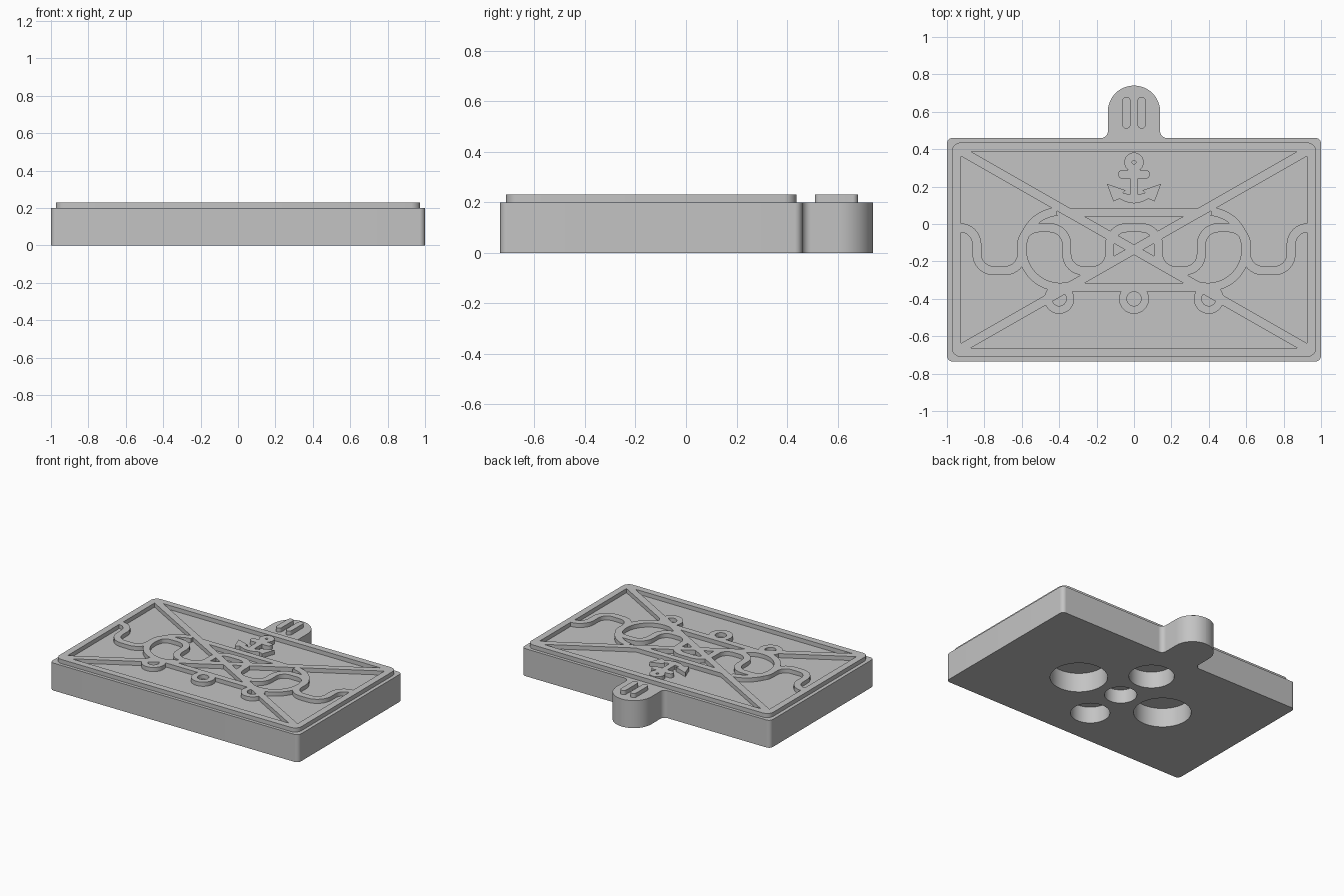
import bpy, bmesh
from math import pi, sin, cos
from mathutils import Vector
from mathutils.geometry import delaunay_2d_cdt

if "Cube" in bpy.data.objects:
    bpy.data.objects.remove(bpy.data.objects["Cube"])

grey = bpy.data.materials.new("plain grey")
grey.use_nodes = True
grey.diffuse_color = (0.55, 0.55, 0.55, 1)
grey.node_tree.nodes["Principled BSDF"].inputs["Base Color"].default_value = grey.diffuse_color

MID = -0.1375          # y of the panel centre
TOP = 0.2              # top of the slab


def rounded(points, radius, closed=False, steps=8):
    """Path with filleted corners; radius is one number or one per point."""
    pts = [Vector(p) for p in points]
    n, out = len(pts), []
    for i, p in enumerate(pts):
        r = radius[i] if isinstance(radius, list) else radius
        if r == 0 or (not closed and i in (0, n - 1)):
            out.append(p)
            continue
        a = (pts[i - 1] - p).normalized()
        b = (pts[(i + 1) % n] - p).normalized()
        centre = p + (a + b) * r          # right-angled corners
        for k in range(steps + 1):
            t = k / steps * pi / 2
            out.append(centre - b * r * cos(t) - a * r * sin(t))
    return out


def arc(x, y, r, start=0, end=360, steps=48):
    angles = [(start + (end - start) * k / steps) * pi / 180 for k in range(steps + 1)]
    return [Vector((x + r * cos(a), y + r * sin(a))) for a in angles]


def circle(x, y, r):
    return arc(x, y, r)[:-1]


def ribbon(points, width, closed=False):
    """Quads of a flat band along a path, with mitred joints."""
    pts = [Vector(p) for p in points]
    n, sides = len(pts), []
    for i, p in enumerate(pts):
        before = pts[i - 1] if (closed or i > 0) else p
        after = pts[(i + 1) % n] if (closed or i < n - 1) else p
        d1, d2 = (p - before).normalized(), (after - p).normalized()
        t = (d1 + d2).normalized()
        scale = width / 2 / max(0.5, t.dot(d2 if d2.length else d1))
        off = Vector((-t.y, t.x)) * scale
        sides.append((p + off, p - off))
    count = n if closed else n - 1
    return [[sides[i][0], sides[i][1], sides[(i + 1) % n][1], sides[(i + 1) % n][0]]
            for i in range(count)]


def mirrored(polys):
    return polys + [[Vector((-p[0], p[1])) for p in poly] for poly in polys]


def solid(name, polys, z0, z1):
    """Merge flat polygons into one region and extrude it."""
    verts, faces = [], []
    for poly in polys:
        area = sum(poly[i - 1][0] * poly[i][1] - poly[i][0] * poly[i - 1][1]
                   for i in range(len(poly)))
        loop = list(poly) if area > 0 else list(reversed(poly))
        faces.append(list(range(len(verts), len(verts) + len(loop))))
        verts += [Vector((p[0], p[1])) for p in loop]
    flat, _, tris, _, _, source = delaunay_2d_cdt(verts, [], faces, 1, 1e-5)
    bm = bmesh.new()
    bv = [bm.verts.new((v.x, v.y, z0)) for v in flat]
    for tri, origin in zip(tris, source):
        if origin:
            bm.faces.new([bv[i] for i in tri])
    bmesh.ops.delete(bm, geom=[v for v in bm.verts if not v.link_faces], context='VERTS')
    ext = bmesh.ops.extrude_face_region(bm, geom=bm.faces[:], use_keep_orig=True)
    bmesh.ops.translate(bm, vec=(0, 0, z1 - z0),
                        verts=[g for g in ext["geom"] if isinstance(g, bmesh.types.BMVert)])
    bmesh.ops.recalc_face_normals(bm, faces=bm.faces[:])
    mesh = bpy.data.meshes.new(name)
    bm.to_mesh(mesh)
    bm.free()
    mesh.materials.append(grey)
    obj = bpy.data.objects.new(name, mesh)
    bpy.context.collection.objects.link(obj)
    return obj


def select(obj):
    bpy.ops.object.select_all(action='DESELECT')
    obj.select_set(True)
    bpy.context.view_layer.objects.active = obj


def smooth(obj):
    select(obj)
    bpy.ops.object.shade_smooth_by_angle(angle=pi / 6)


# Slab with the rounded tab at the back
outline = [(-1, -0.735), (1, -0.735), (1, 0.46), (0.14, 0.46), (0.14, 0.74),
           (-0.14, 0.74), (-0.14, 0.46), (-1, 0.46)]
slab = solid("slab", [rounded(outline, [0.03, 0.03, 0.03, 0.035, 0.1395, 0.1395, 0.035, 0.03],
                              closed=True, steps=12)], 0, TOP)

# Round pockets in the underside
pockets = [(0.36, MID, 0.19, 0.14), (-0.36, MID, 0.19, 0.14), (0, 0.18, 0.15, 0.12),
           (0, -0.45, 0.13, 0.12), (0, MID, 0.107, 0.1)]
for x, y, r, depth in pockets:
    cutter = solid("pocket_cutter", [circle(x, y, r)], -0.05, depth)
    cutter.hide_render = True
    mod = slab.modifiers.new("pocket", 'BOOLEAN')
    mod.operation, mod.solver, mod.object = 'DIFFERENCE', 'EXACT', cutter
    select(slab)
    bpy.ops.object.modifier_apply(modifier=mod.name)
    bpy.data.objects.remove(cutter)
smooth(slab)

# Raised ornament: border, crossing bars and level bars
border = rounded([(-0.95, -0.6875), (0.95, -0.6875), (0.95, 0.4125), (-0.95, 0.4125)],
                 0.026, closed=True, steps=4)
relief = ribbon(border, 0.048, closed=True)
relief += mirrored(ribbon([(-0.94, MID + 0.536), (0.94, MID - 0.536)], 0.048))
for side in (-1, 1):
    relief += ribbon([(-0.35, MID + side * 0.2), (0.35, MID + side * 0.2)], 0.046)

# Wavy band, arcs and small loops
wave = [(-0.95, -0.02), (-0.84, -0.02), (-0.84, -0.25), (-0.6, -0.25), (-0.6, -0.02),
        (-0.36, -0.02), (-0.36, -0.25), (-0.13, -0.25), (-0.13, -0.02), (0, -0.02)]
relief += mirrored(ribbon(rounded(wave, 0.09), 0.048))
relief += mirrored(ribbon(arc(-0.395, -0.135, 0.2025, 95, 300), 0.046))
relief += mirrored(ribbon(circle(-0.4, -0.4, 0.059), 0.042, closed=True))
relief += ribbon(circle(0, -0.4, 0.059), 0.042, closed=True)
smooth(solid("raised_ornament", relief, TOP - 0.004, 0.23))

# Anchor
half_arm = [(0, 0.11), (-0.04, 0.117), (-0.078, 0.135), (-0.11, 0.12), (-0.145, 0.215),
            (-0.045, 0.18), (-0.06, 0.167), (-0.022, 0.157), (-0.022, 0.3), (0, 0.3)]
anchor = mirrored([half_arm])
anchor += ribbon(circle(0, 0.33, 0.031), 0.042, closed=True)
anchor.append(rounded([(-0.085, 0.243), (0.085, 0.243), (0.085, 0.289), (-0.085, 0.289)],
                      0.022, closed=True))
smooth(solid("anchor", anchor, TOP - 0.004, 0.23))

# Two raised grips on the tab
grip = rounded([(-0.062, 0.51), (-0.019, 0.51), (-0.019, 0.68), (-0.062, 0.68)],
               0.021, closed=True)
smooth(solid("tab_grips", mirrored([grip]), TOP - 0.004, 0.23))
